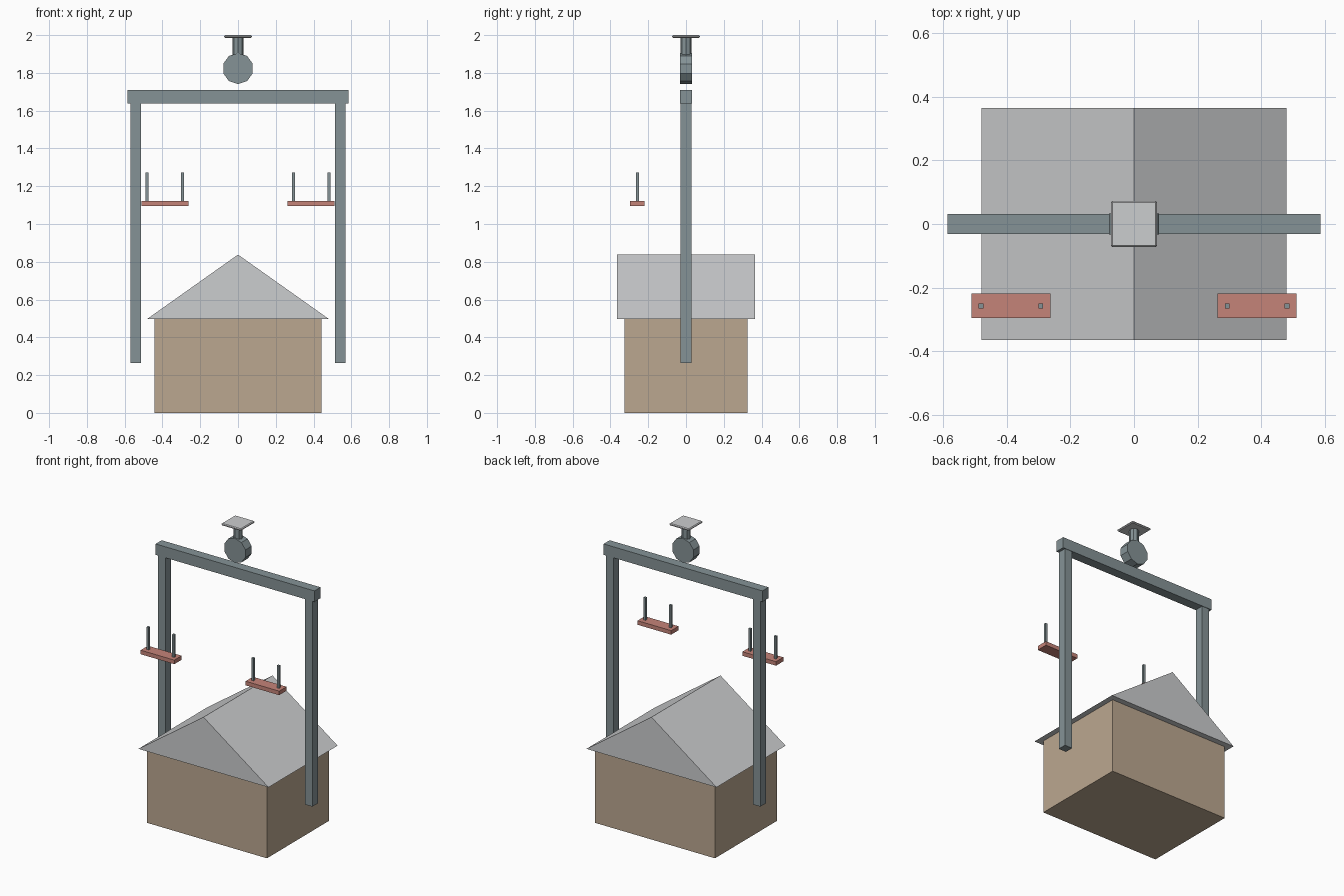
import bpy
import bmesh
from math import pi
from mathutils import Matrix, Vector

cube = bpy.data.objects.get("Cube")
if cube:
    bpy.data.objects.remove(cube, do_unlink=True)


def material(name, rgb):
    mat = bpy.data.materials.new(name)
    mat.use_nodes = True
    mat.diffuse_color = (*rgb, 1)
    bsdf = next(n for n in mat.node_tree.nodes if n.type == "BSDF_PRINCIPLED")
    bsdf.inputs["Base Color"].default_value = (*rgb, 1)
    return mat


TAN = material("tan wall", (0.50, 0.39, 0.28))
PALE = material("pale grey", (0.60, 0.61, 0.62))
STEEL = material("blue grey steel", (0.235, 0.29, 0.305))
RED = material("dull red", (0.56, 0.23, 0.19))


def add_object(name, bm, mat):
    bmesh.ops.recalc_face_normals(bm, faces=bm.faces)
    mesh = bpy.data.meshes.new(name)
    bm.to_mesh(mesh)
    bm.free()
    mesh.materials.append(mat)
    obj = bpy.data.objects.new(name, mesh)
    bpy.context.collection.objects.link(obj)
    return obj


def box(name, low, high, mat):
    low, high = Vector(low), Vector(high)
    bm = bmesh.new()
    place = Matrix.Translation((low + high) / 2) @ Matrix.Diagonal((*(high - low), 1))
    bmesh.ops.create_cube(bm, size=1, matrix=place)
    return add_object(name, bm, mat)


def cylinder(name, centre, radius, depth, sides, mat, turn=Matrix()):
    bm = bmesh.new()
    bmesh.ops.create_cone(bm, cap_ends=True, segments=sides, radius1=radius,
                          radius2=radius, depth=depth,
                          matrix=Matrix.Translation(centre) @ turn)
    return add_object(name, bm, mat)


# House body
box("house_walls", (-0.442, -0.326, 0), (0.442, 0.326, 0.5), TAN)

# Gable roof: a triangle extruded from front to back
bm = bmesh.new()
gable = bm.faces.new([bm.verts.new((x, -0.364, z))
                      for x, z in ((-0.48, 0.498), (0.48, 0.498), (0, 0.838))])
extruded = bmesh.ops.extrude_face_region(bm, geom=[gable], use_keep_orig=True)
bmesh.ops.translate(bm, vec=(0, 0.728, 0),
                    verts=[v for v in extruded["geom"] if isinstance(v, bmesh.types.BMVert)])
add_object("gable_roof", bm, PALE)

# Overhead frame with two posts, and a seat with two hangers on each side
box("cross_beam", (-0.586, -0.032, 1.637), (0.586, 0.032, 1.71), STEEL)
for side, s in (("left", 1), ("right", -1)):
    x = s * 0.541
    box(f"{side}_post", (x - 0.028, -0.029, 0.265), (x + 0.028, 0.029, 1.638), STEEL)
    x = s * 0.387
    box(f"{side}_seat", (x - 0.124, -0.296, 1.095), (x + 0.124, -0.219, 1.122), RED)
    for end, e in (("outer", s), ("inner", -s)):
        rod = x + e * 0.094
        box(f"{side}_{end}_hanger", (rod - 0.0075, -0.265, 1.12),
            (rod + 0.0075, -0.25, 1.272), STEEL)

# Wheel, stem and mounting plate above the beam
cylinder("wheel", (0, 0, 1.823), 0.082, 0.066, 10, STEEL, Matrix.Rotation(pi / 2, 4, "X"))
cylinder("stem", (0, 0, 1.938), 0.029, 0.1, 8, STEEL)
plate = box("mounting_plate", (-0.073, -0.073, 1.986), (0.073, 0.073, 2), PALE)
bevel = plate.modifiers.new("soft_edges", "BEVEL")
bevel.width = 0.005
bevel.segments = 1
